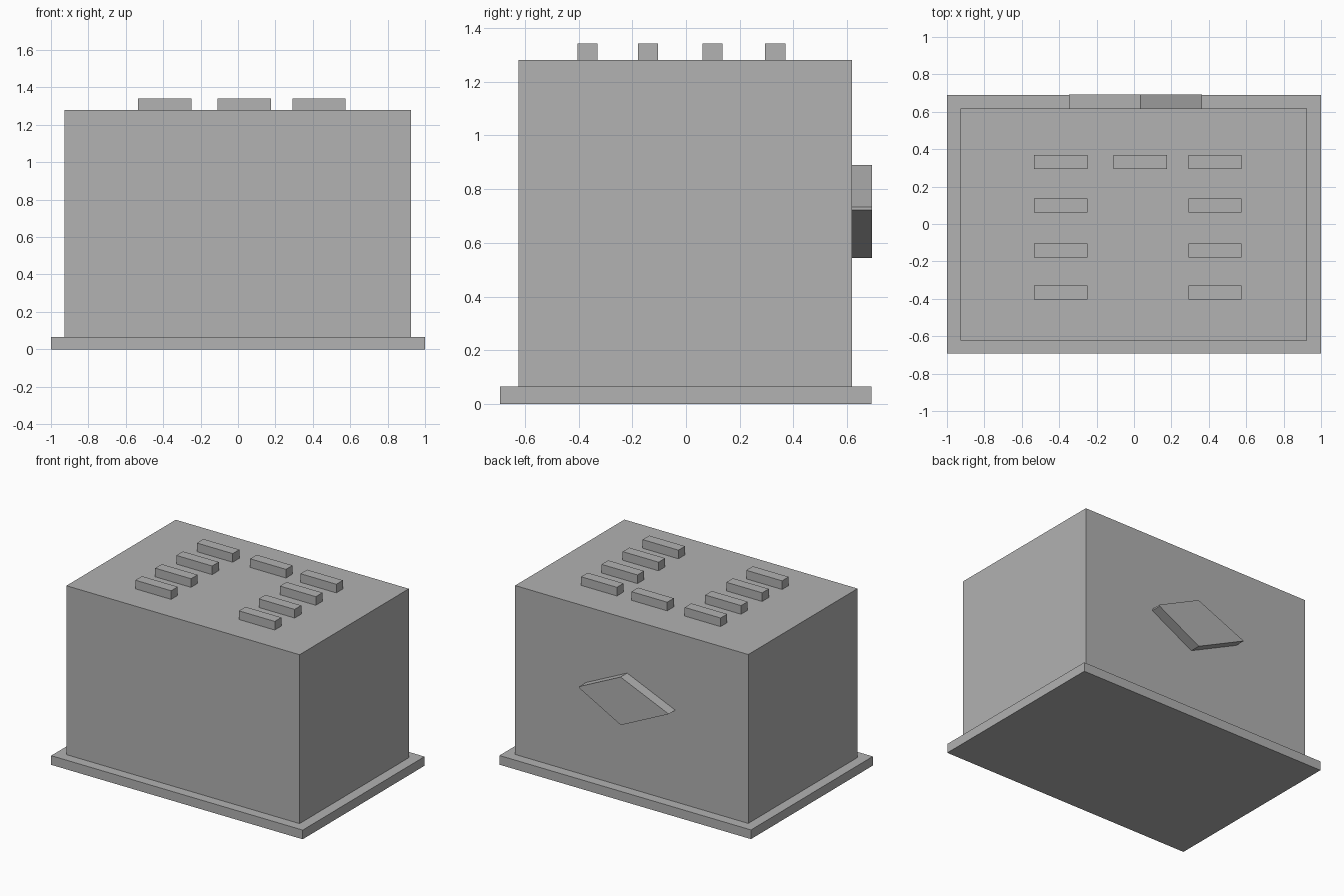
import bpy

default_cube = bpy.data.objects.get("Cube")
if default_cube:
    bpy.data.objects.remove(default_cube, do_unlink=True)

# One plain grey for the whole model
grey = bpy.data.materials.new("plain_grey")
grey.use_nodes = True
colour = (0.445, 0.445, 0.445, 1)
grey.diffuse_color = colour
grey.node_tree.nodes["Principled BSDF"].inputs["Base Color"].default_value = colour


def add_mesh(name, verts, faces):
    mesh = bpy.data.meshes.new(name)
    mesh.from_pydata(verts, [], faces)
    mesh.materials.append(grey)
    obj = bpy.data.objects.new(name, mesh)
    bpy.context.collection.objects.link(obj)
    return obj


def prism(name, outline, y0, y1):
    """Extrude an x-z outline (counterclockwise from the front) from y0 back to y1."""
    n = len(outline)
    verts = [(x, y, z) for y in (y0, y1) for x, z in outline]
    faces = [tuple(range(n)), tuple(reversed(range(n, 2 * n)))]
    faces += [(i, i + n, (i + 1) % n + n, (i + 1) % n) for i in range(n)]
    return add_mesh(name, verts, faces)


def box(name, x0, x1, y0, y1, z0, z1):
    return prism(name, [(x0, z0), (x1, z0), (x1, z1), (x0, z1)], y0, y1)


# Base plate and main body
box("base_plate", -1, 1, -0.693, 0.69, 0, 0.066)
box("body", -0.928, 0.926, -0.623, 0.618, 0.066, 1.28)

# Two columns of raised bars on the roof, plus one bar between them at the back
BAR_LENGTH, BAR_WIDTH = 0.285, 0.075


def roof_bar(name, x, y):
    box(name, x - BAR_LENGTH / 2, x + BAR_LENGTH / 2,
        y - BAR_WIDTH / 2, y + BAR_WIDTH / 2, 1.28, 1.342)


for row, y in enumerate((-0.367, -0.141, 0.099, 0.332), start=1):
    roof_bar(f"right_roof_bar_{row}", -0.391, y)
    roof_bar(f"left_roof_bar_{row}", 0.433, y)
roof_bar("middle_roof_bar", 0.033, 0.332)

# Diamond panel on the back wall
prism("back_diamond",
      [(-0.348, 0.725), (0.033, 0.544), (0.364, 0.722), (0.364, 0.733), (0.035, 0.889)],
      0.618, 0.693)
